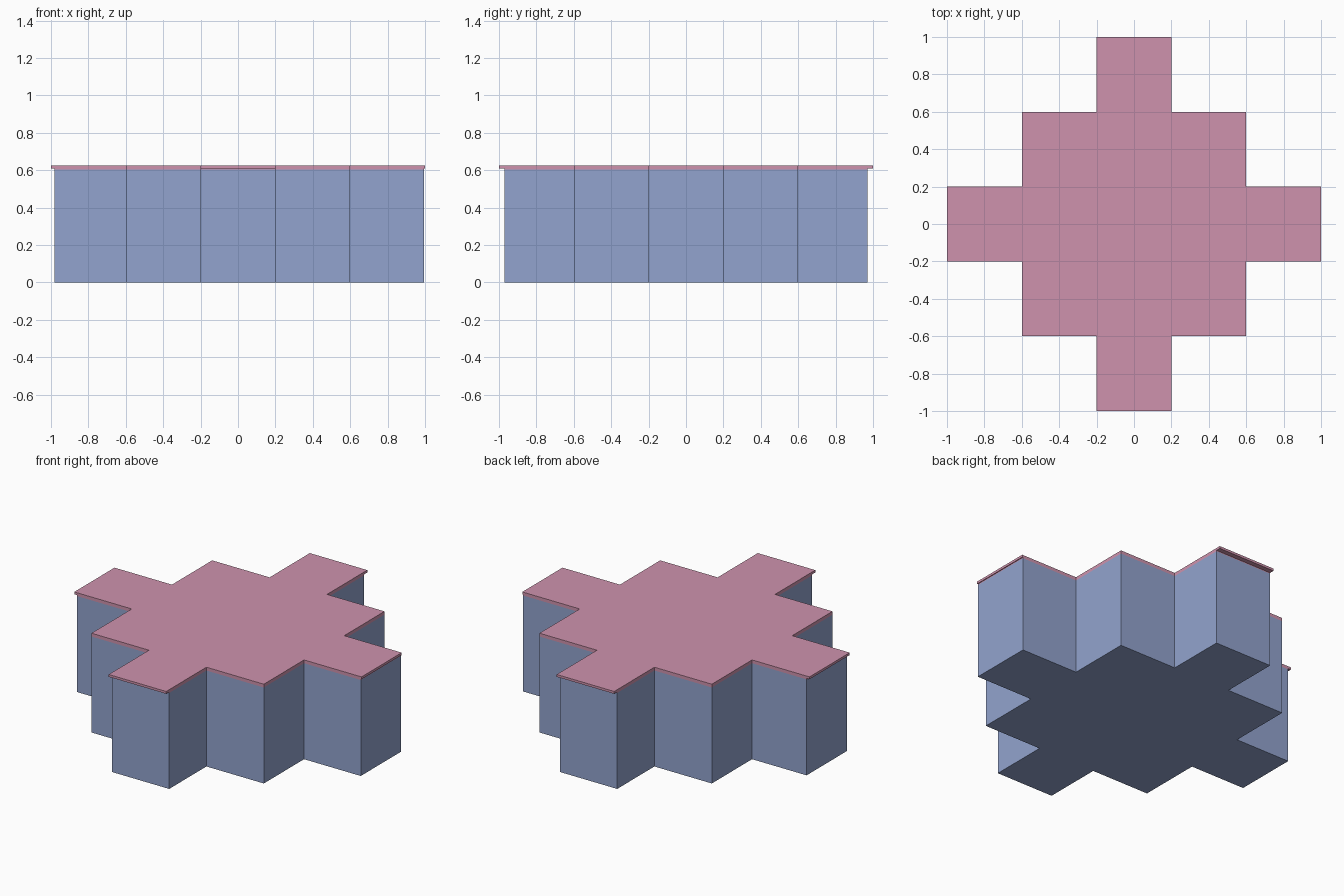
import bpy, bmesh

if "Cube" in bpy.data.objects:
    bpy.data.objects.remove(bpy.data.objects["Cube"])


def material(name, color):
    m = bpy.data.materials.new(name)
    m.diffuse_color = color
    m.use_nodes = True
    m.node_tree.nodes["Principled BSDF"].inputs["Base Color"].default_value = m.diffuse_color
    return m


def stepped_cross(left, right, front, back, mid=0.6, arm=0.2):
    """Outline of a square with four short arms, counter-clockwise."""
    return [(right, -arm), (right, arm), (mid, arm), (mid, mid), (arm, mid),
            (arm, back), (-arm, back), (-arm, mid), (-mid, mid), (-mid, arm),
            (left, arm), (left, -arm), (-mid, -arm), (-mid, -mid), (-arm, -mid),
            (-arm, front), (arm, front), (arm, -mid), (mid, -mid), (mid, -arm)]


def prism(name, outline, z0, z1, mat):
    bm = bmesh.new()
    base = bm.faces.new([bm.verts.new((x, y, z0)) for x, y in outline])
    ext = bmesh.ops.extrude_face_region(bm, geom=[base], use_keep_orig=True)
    top = [v for v in ext["geom"] if isinstance(v, bmesh.types.BMVert)]
    bmesh.ops.translate(bm, verts=top, vec=(0, 0, z1 - z0))
    bmesh.ops.recalc_face_normals(bm, faces=bm.faces[:])
    mesh = bpy.data.meshes.new(name)
    bm.to_mesh(mesh)
    bm.free()
    mesh.materials.append(mat)
    obj = bpy.data.objects.new(name, mesh)
    bpy.context.collection.objects.link(obj)
    return obj


blue = material("blue_walls", (0.29, 0.37, 0.62, 1))
pink = material("pink_top", (0.62, 0.29, 0.42, 1))

# Arms of the body stop slightly short of the top slab
body_outline = stepped_cross(-0.98, 0.995, -0.97, 0.97)
slab_outline = stepped_cross(-1, 1, -1, 1)

# Walls, thin trim band, and overhanging top slab
prism("body", body_outline, 0, 0.604, blue)
prism("trim_band", body_outline, 0.604, 0.61, pink)
prism("top_slab", slab_outline, 0.61, 0.625, pink)
